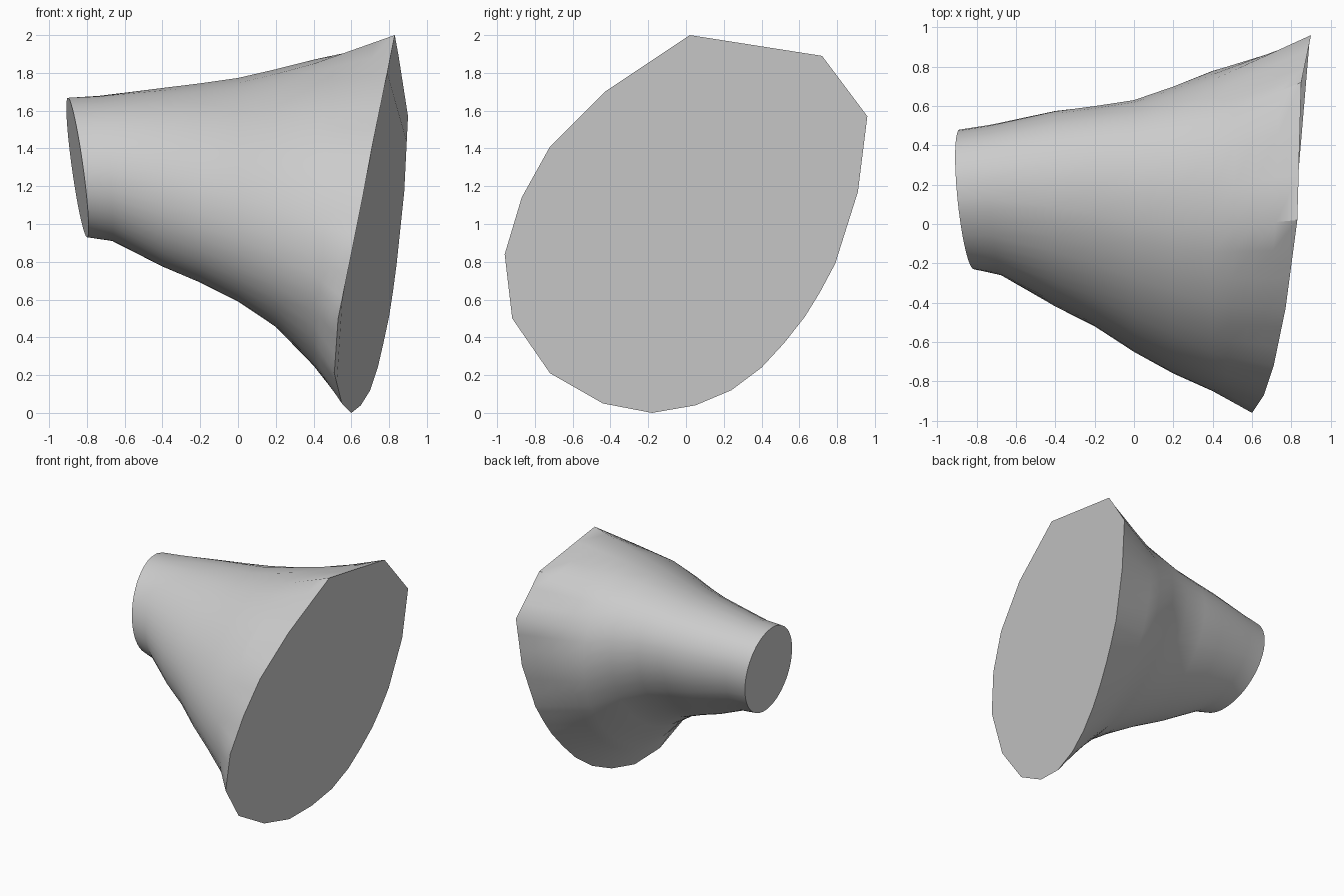
import bpy
import bmesh
from math import atan2, cos, sin, sqrt, radians
from mathutils import Vector

default_cube = bpy.data.objects.get("Cube")
if default_cube:
    bpy.data.objects.remove(default_cube, do_unlink=True)

# Corners of the wide, slanted end, clockwise from the peak
WIDE_END = [
    (.83, .02, 2), (.85, .72, 1.89), (.9, .96, 1.57), (.88, .91, 1.17),
    (.84, .79, .79), (.82, .71, .64), (.8, .63, .51), (.77, .52, .37),
    (.74, .4, .24), (.7, .24, .12), (.65, .05, .04), (.6, -.18, 0),
    (.55, -.44, .05), (.51, -.72, .21), (.53, -.92, .5), (.6, -.96, .84),
    (.66, -.87, 1.14), (.71, -.72, 1.41), (.77, -.43, 1.7),
]
# Oval sections of the tube: x, front, back, bottom, top, diagonal stretch
SECTIONS = [
    (-.85, -.23, .48, .93, 1.67, .12),
    (-.7, -.26, .505, .91, 1.68, .17),
    (-.4, -.42, .575, .775, 1.72, .25),
    (-.2, -.52, .6, .69, 1.745, .29),
    (0, -.65, .63, .59, 1.775, .32),
    (.2, -.76, .7, .455, 1.82, .29),
    (.4, -.85, .78, .25, 1.87, .25),
]
# Lean of the narrow end along y and z, easing out along the tube
LEANS = [(-.085, -.128), (-.05, -.08)]
EDGE_STEPS = 3
FLARE_STEPS = 4


def make_material(name, colour):
    material = bpy.data.materials.new(name)
    material.use_nodes = True
    material.diffuse_color = colour
    shader = next(n for n in material.node_tree.nodes if n.type == 'BSDF_PRINCIPLED')
    shader.inputs["Base Color"].default_value = colour
    return material


def oval_ring(section, lean, angles):
    """Points of a diagonally stretched oval in the given directions."""
    x, front, back, bottom, top, stretch = section
    half_y, half_z = (back - front) / 2, (top - bottom) / 2
    centre = Vector((x, (front + back) / 2, (bottom + top) / 2))
    points = []
    for angle in angles:
        a, b = cos(angle) / half_y, sin(angle) / half_z
        reach = sqrt((1 - stretch ** 2) / (a * a + b * b - 2 * stretch * a * b))
        dy, dz = reach * cos(angle), reach * sin(angle)
        points.append(centre + Vector((lean[0] * dy + lean[1] * dz, dy, dz)))
    return points


# Subdivide the straight edges of the wide end
corners = [Vector(p) for p in WIDE_END]
outline = []
for i, start in enumerate(corners):
    end = corners[(i + 1) % len(corners)]
    outline += [start.lerp(end, k / EDGE_STEPS) for k in range(EDGE_STEPS)]
angles = [atan2(p.z - 1, p.y) for p in outline]

# Tube sections, then straight walls out to the cornered wide end
leans = LEANS + [(0, 0)] * (len(SECTIONS) - len(LEANS))
loops = [oval_ring(s, lean, angles) for s, lean in zip(SECTIONS, leans)]
last_oval = loops[-1]
for k in range(1, FLARE_STEPS + 1):
    loops.append([p.lerp(q, k / FLARE_STEPS) for p, q in zip(last_oval, outline)])

# Flared body with a flat cap on both ends
bm = bmesh.new()
rings = [[bm.verts.new(p) for p in loop] for loop in loops]
for lower, upper in zip(rings, rings[1:]):
    for i in range(len(outline)):
        j = (i + 1) % len(outline)
        bm.faces.new((lower[i], lower[j], upper[j], upper[i]))
bm.faces.new(rings[0])
bm.faces.new(rings[-1])
bmesh.ops.recalc_face_normals(bm, faces=bm.faces[:])

mesh = bpy.data.meshes.new("flared_body")
bm.to_mesh(mesh)
bm.free()
mesh.materials.append(make_material("plain grey", (.6, .6, .6, 1)))
body = bpy.data.objects.new("flared_body", mesh)
bpy.context.collection.objects.link(body)

# Smooth sides with crisp end edges
bpy.ops.object.select_all(action='DESELECT')
body.select_set(True)
bpy.context.view_layer.objects.active = body
bpy.ops.object.shade_smooth_by_angle(angle=radians(35))
